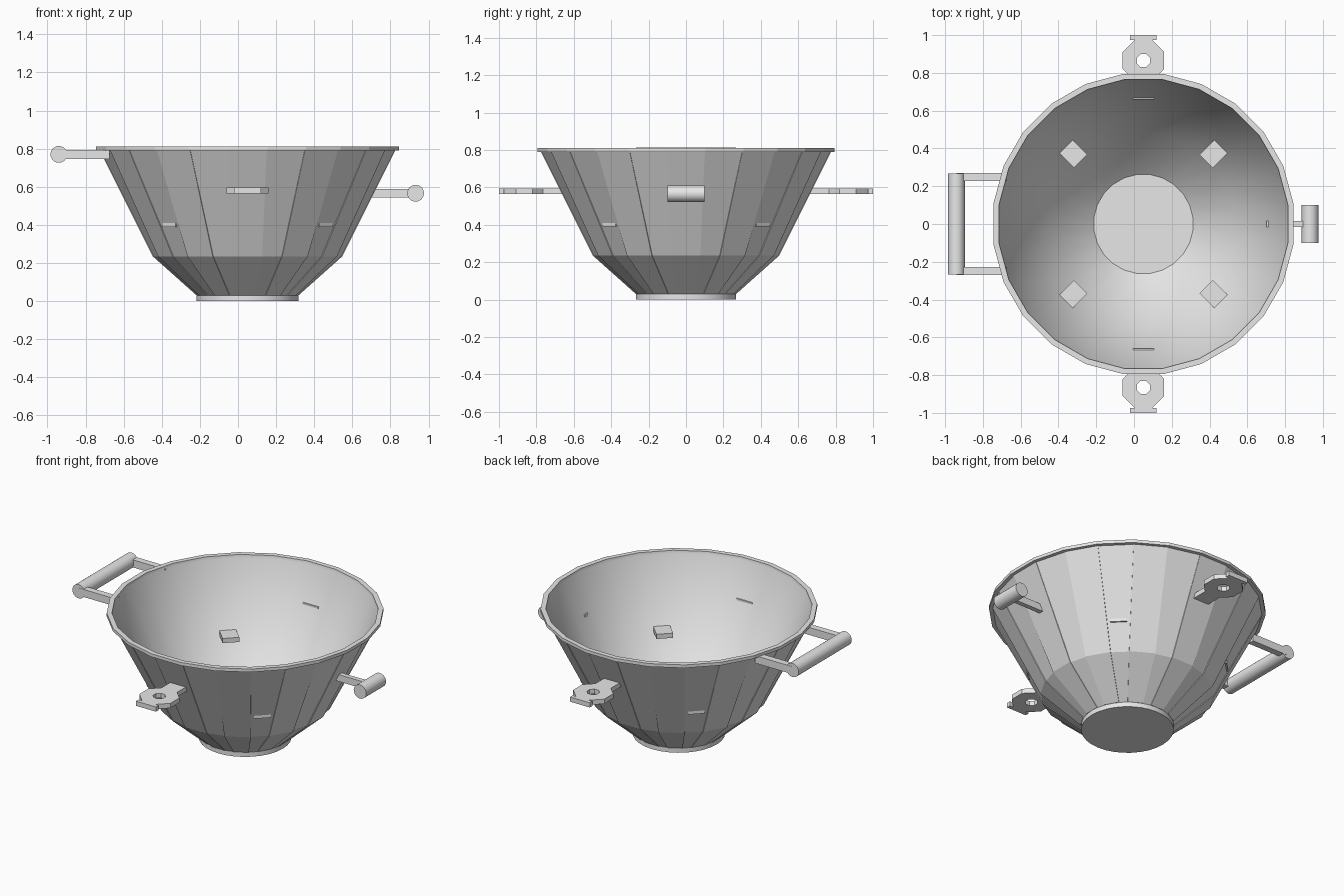
import bpy, bmesh
from math import cos, sin, pi, radians
from mathutils import Matrix, Vector

cube = bpy.data.objects.get("Cube")
if cube:
    bpy.data.objects.remove(cube, do_unlink=True)

grey = bpy.data.materials.new("plain_grey")
grey.use_nodes = True
grey.diffuse_color = (0.8, 0.8, 0.8, 1)
grey.node_tree.nodes["Principled BSDF"].inputs["Base Color"].default_value = (0.8, 0.8, 0.8, 1)

CX = 0.05            # bowl axis
SIDES = 24
STEP = 2 * pi / SIDES


def finish(name, bm):
    bmesh.ops.recalc_face_normals(bm, faces=bm.faces)
    for e in bm.edges:
        if len(e.link_faces) == 2 and e.calc_face_angle(0) > radians(30):
            e.smooth = False
    me = bpy.data.meshes.new(name)
    bm.to_mesh(me)
    bm.free()
    me.materials.append(grey)
    ob = bpy.data.objects.new(name, me)
    bpy.context.collection.objects.link(ob)
    return ob


def box(name, lo, hi, turn=0):
    """Box between two corners, optionally turned about the bowl axis."""
    bm = bmesh.new()
    bmesh.ops.create_cube(bm, size=1)
    lo, hi = Vector(lo), Vector(hi)
    for v in bm.verts:
        v.co = (lo + hi) / 2 + v.co * (hi - lo)
    if turn:
        bmesh.ops.rotate(bm, verts=bm.verts, cent=(CX, 0, 0), matrix=Matrix.Rotation(turn, 3, 'Z'))
    return finish(name, bm)


def cylinder(name, centre, radius, depth, segments, lengthwise=False):
    bm = bmesh.new()
    bmesh.ops.create_cone(bm, cap_ends=True, segments=segments, radius1=radius, radius2=radius, depth=depth)
    for f in bm.faces:
        f.smooth = len(f.verts) == 4
    rot = Matrix.Rotation(pi / 2 if lengthwise else 0, 4, 'X')
    bm.transform(Matrix.Translation(centre) @ rot)
    return finish(name, bm)


# Bowl: faceted outside, smooth inside
outer = [(0.265, 0.03), (0.495, 0.235), (0.772, 0.79)]
rim = [(0.795, 0.79), (0.795, 0.81), (0.765, 0.81)]
inner = [(0.763, 0.79), (0.488, 0.238), (0.262, 0.036)]
profile = outer + rim + inner
bm = bmesh.new()
rings = []
for r, z in profile:
    r /= cos(STEP / 2)
    rings.append([bm.verts.new((CX + r * cos((i + 0.5) * STEP), r * sin((i + 0.5) * STEP), z))
                  for i in range(SIDES)])
for k in range(len(rings) - 1):
    a, b = rings[k], rings[k + 1]
    for i in range(SIDES):
        j = (i + 1) % SIDES
        f = bm.faces.new((a[i], a[j], b[j], b[i]))
        f.smooth = k >= len(outer) + len(rim) - 1
bm.faces.new(rings[0])
bm.faces.new(rings[-1])
finish("bowl", bm)

# Base disc
cylinder("base_disc", (CX, 0, 0.015), 0.268, 0.03, 32)

# Thin overlapping staves on every other side
bm = bmesh.new()
for n in range(0, SIDES, 2):
    layers = []
    for lift in (-0.002, 0.003):
        rows = []
        for (r, z), half in zip(outer, (0.045, 0.077, 0.1)):
            rows.append([Matrix.Rotation(n * STEP, 3, 'Z') @ Vector((r + lift, s * half, z)) for s in (-1, 1)])
        layers.append([[bm.verts.new(p + Vector((CX, 0, 0))) for p in row] for row in rows])
    low, top = layers
    for k in (0, 1):
        for L in layers:
            bm.faces.new((L[k][0], L[k][1], L[k + 1][1], L[k + 1][0]))
        for s in (0, 1):
            bm.faces.new((low[k][s], low[k + 1][s], top[k + 1][s], top[k][s]))
    for k in (0, 2):
        bm.faces.new((low[k][0], low[k][1], top[k][1], top[k][0]))
finish("staves", bm)

# Large handle on the -x side
cylinder("large_grip", (-0.94, 0, 0.77), 0.044, 0.535, 24, True)
for side, name in ((-1, "front"), (1, "back")):
    y = side * 0.248
    box("large_handle_arm_" + name, (-0.94, y - 0.021, 0.745), (-0.675, y + 0.021, 0.793))

# Small handle on the +x side
cylinder("small_grip", (0.932, 0, 0.566), 0.044, 0.2, 24, True)
box("small_handle_arm", (0.702, -0.015, 0.543), (0.93, 0.015, 0.587))

# Pierced lugs at front and back
for side, name in ((-1, "front"), (1, "back")):
    cy, half, cut, hole = side * 0.865, 0.11, 0.065, 0.038
    bm = bmesh.new()
    corners = []
    for sx, sy, flip in ((1, 1, 0), (-1, 1, 1), (-1, -1, 0), (1, -1, 1)):
        pair = [(half, half - cut), (half - cut, half)]
        for px, py in (pair[::-1] if flip else pair):
            corners.append((sx * px, sy * py))
    ring = []
    for z in (0.565, 0.595):
        out = [bm.verts.new((CX + x, cy + y, z)) for x, y in corners]
        eye = [bm.verts.new((CX + hole * cos((i + 0.5) * pi / 4), cy + hole * sin((i + 0.5) * pi / 4), z))
               for i in range(8)]
        ring.append((out, eye))
    (o0, e0), (o1, e1) = ring
    for i in range(8):
        j = (i + 1) % 8
        for a, b in ((o0, e0), (e0, e1), (e1, o1), (o1, o0)):
            bm.faces.new((a[i], a[j], b[j], b[i]))
    finish("lug_" + name, bm)
    for part, w, y0, y1 in (("neck", 0.055, 0.66, 0.775), ("end", 0.07, 0.974, 1.0)):
        ys = sorted((side * y0, side * y1))
        box("lug_%s_%s" % (part, name), (CX - w, ys[0], 0.565), (CX + w, ys[1], 0.595))

# Four small ledges inside the bowl
for n in range(4):
    box("inner_ledge_%d" % (n + 1), (CX + 0.47, -0.049, 0.39), (CX + 0.582, 0.049, 0.42),
        pi / 4 + n * pi / 2)
